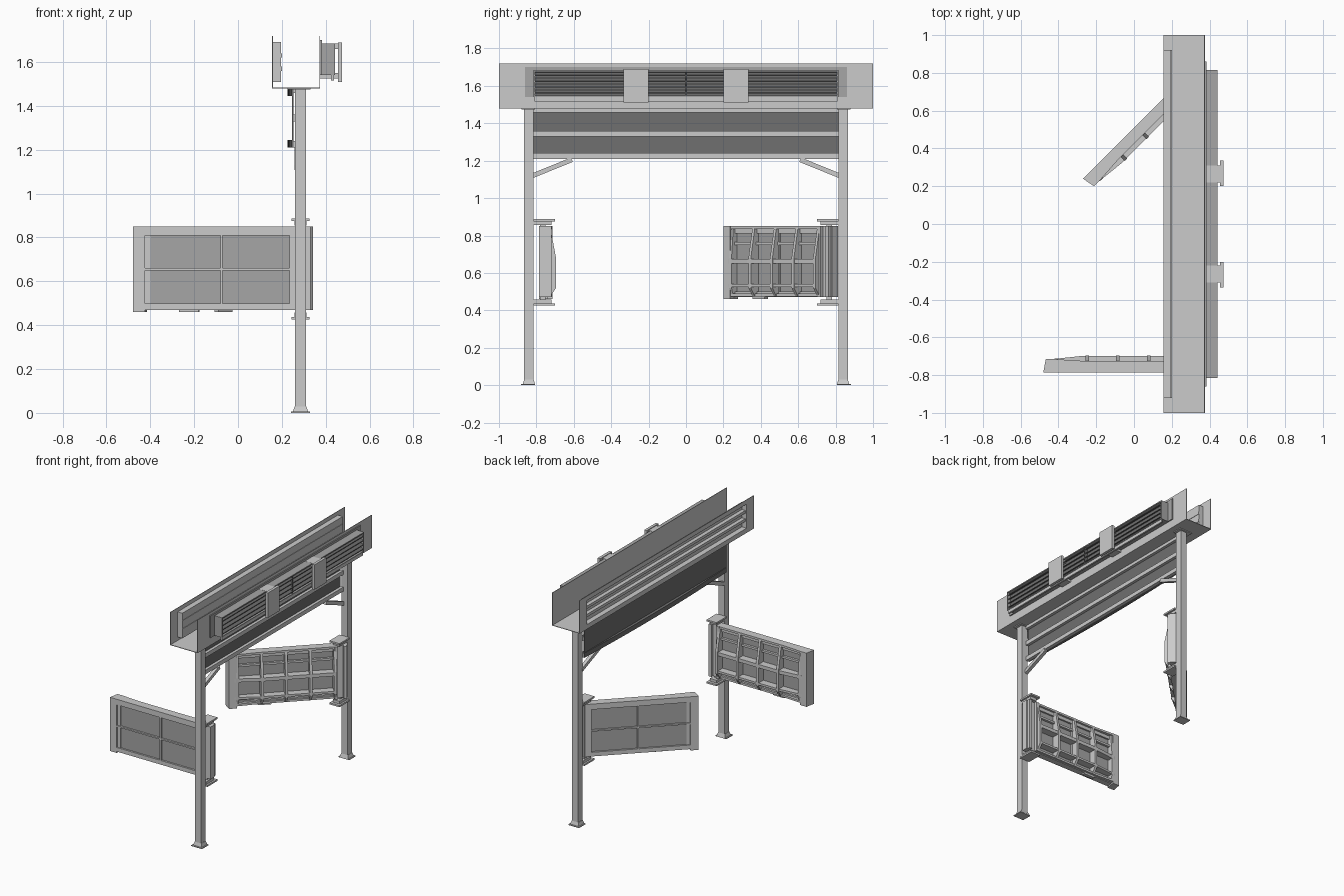
import bpy, bmesh, math
from mathutils import Matrix, Vector

cube = bpy.data.objects.get("Cube")
if cube:
    bpy.data.objects.remove(cube, do_unlink=True)


def material(name, v):
    m = bpy.data.materials.new(name)
    m.use_nodes = True
    m.diffuse_color = (v, v, v, 1)
    m.node_tree.nodes["Principled BSDF"].inputs["Base Color"].default_value = (v, v, v, 1)
    return m


LIGHT = material("light grey", 0.6)
MID = material("mid grey", 0.38)
DARK = material("dark grey", 0.16)


def finish(name, bm, mat):
    bmesh.ops.recalc_face_normals(bm, faces=bm.faces)
    mesh = bpy.data.meshes.new(name)
    bm.to_mesh(mesh)
    bm.free()
    mesh.materials.append(mat)
    ob = bpy.data.objects.new(name, mesh)
    bpy.context.collection.objects.link(ob)
    return ob


def box(name, x, y, z, mat=LIGHT):
    """Box from three (low, high) ranges."""
    bm = bmesh.new()
    bmesh.ops.create_cube(bm, size=1)
    for v in bm.verts:
        v.co = [r[0] if c < 0 else r[1] for c, r in zip(v.co, (x, y, z))]
    return finish(name, bm, mat)


def prism(name, points, depth, mat=LIGHT):
    """Extrude a closed outline of 3D points along a vector."""
    bm = bmesh.new()
    face = bm.faces.new([bm.verts.new(p) for p in points])
    new = bmesh.ops.extrude_face_region(bm, geom=[face])["geom"]
    bmesh.ops.translate(bm, vec=depth, verts=[v for v in new if isinstance(v, bmesh.types.BMVert)])
    return finish(name, bm, mat)


def bar(name, a, b, width, mat=LIGHT):
    """Square bar between two points."""
    a, b = Vector(a), Vector(b)
    bm = bmesh.new()
    bmesh.ops.create_cube(bm, size=1)
    bmesh.ops.scale(bm, vec=(width, width, (b - a).length), verts=bm.verts)
    turn = (b - a).to_track_quat("Z", "Y").to_matrix().to_4x4()
    bm.transform(Matrix.Translation((a + b) / 2) @ turn)
    return finish(name, bm, mat)


def frustum(name, x, y, z, grow):
    """Box whose lower end is wider by grow."""
    ob = box(name, x, y, z)
    cx, cy = sum(x) / 2, sum(y) / 2
    for v in ob.data.vertices:
        if v.co.z < sum(z) / 2:
            v.co.x += math.copysign(grow, v.co.x - cx)
            v.co.y += math.copysign(grow, v.co.y - cy)


# Overhead channel: floor, right wall, and left wall with an inward recess
T = 0.004
box("channel_floor", (0.155, 0.375), (-1, 1), (1.48, 1.48 + T))
box("channel_right_wall", (0.375 - T, 0.375), (-1, 1), (1.48, 1.72))
for name, z in (("lower", (1.48, 1.51)), ("upper", (1.69, 1.72))):
    box("channel_left_wall_" + name, (0.155, 0.155 + T), (-1, 1), z)
box("recess_back", (0.193, 0.197), (-0.92, 0.92), (1.51, 1.69))
for z in (1.51, 1.688):
    box("recess_lip", (0.155, 0.197), (-0.92, 0.92), (z, z + T))
for z in (1.56, 1.62):
    box("recess_rail", (0.165, 0.2), (-0.92, 0.92), (z, z + 0.02))
for s in (-1, 1):
    box("channel_left_wall_end", (0.155, 0.155 + T), sorted((s * 0.92, s)), (1.51, 1.69))
    box("recess_end", (0.155, 0.197), sorted((s * 0.916, s * 0.92)), (1.51, 1.69))

# Slatted housing on the right wall
box("housing_plate", (0.375, 0.383), (-0.86, 0.86), (1.54, 1.7), MID)
box("housing_core", (0.383, 0.415), (-0.81, 0.81), (1.545, 1.675), DARK)
for z in (1.54, 1.676):
    box("housing_rim", (0.383, 0.442), (-0.815, 0.815), (z, z + 0.008), MID)
for s in (-1, 1):
    box("housing_cap", (0.383, 0.442), sorted((s * 0.808, s * 0.815)), (1.54, 1.684), MID)
for i in range(4):
    z = 1.552 + i * 0.031
    prism("housing_slat", [(0.415, -0.81, z + 0.022), (0.415, -0.81, z + 0.027),
                           (0.44, -0.81, z + 0.012), (0.44, -0.81, z + 0.007)],
          (0, 1.62, 0), DARK)
box("housing_divider", (0.4, 0.44), (-0.003, 0.003), (1.545, 1.68), DARK)
box("housing_sill", (0.425, 0.438), (-0.81, 0.81), (1.517, 1.54))
for s in (-1, 1):
    box("strap_plate", (0.455, 0.475), sorted((s * 0.2, s * 0.335)), (1.51, 1.69))
    for z in (1.525, 1.66):
        box("strap_arm", (0.375, 0.455), sorted((s * 0.22, s * 0.31)), (z, z + 0.025))

# Lintel panel with bowed flanges
box("lintel_panel", (0.246, 0.254), (-0.815, 0.815), (1.21, 1.48), DARK)
for z, h in ((1.21, 0.03), (1.33, 0.03), (1.458, 0.022)):
    box("lintel_rail", (0.254, 0.275), (-0.815, 0.815), (z, z + h))
for z in (1.21, 1.445):
    N = 16
    arc = []
    for i in range(N + 1):
        t = 2 * i / N - 1
        arc.append((0.245 - 0.02 * (1 - t * t), 0.815 * t, z))
    prism("lintel_bowed_flange", arc + [(0.25, 0.815, z), (0.25, -0.815, z)],
          (0, 0, 0.035), DARK)

# Posts with feet, braces and hinge brackets
for s in (-1, 1):
    yr = sorted((s * 0.815, s * 0.865))
    box("post", (0.26, 0.31), yr, (0.02, 1.48))
    frustum("post_foot", (0.258, 0.312), yr, (0.004, 0.03), 0.008)
    box("post_base_plate", (0.242, 0.328), sorted((s * 0.808, s * 0.882)), (0, 0.006))
    box("post_top_plate", (0.225, 0.33), sorted((s * 0.808, s * 0.88)), (1.474, 1.48))
    bar("post_brace", (0.27, s * 0.82, 1.12), (0.27, s * 0.61, 1.205), 0.025)
    for z in (0.425, 0.875):
        box("hinge_bracket", (0.245, 0.325), sorted((s * 0.7, s * 0.815)), (z, z + 0.012))
    for z in (0.437, 0.855):
        box("hinge_block", (0.258, 0.312), sorted((s * 0.72, s * 0.815)), (z, z + 0.02))
    box("hinge_spindle", (0.268, 0.298), sorted((s * 0.751, s * 0.781)), (0.437, 0.875))


def make_door():
    """Closed gate leaf on the -y side, panelled outside, ribbed inside."""
    parts = []

    def add(*args):
        parts.append(box(*args))

    x0, x1, out, mid = -0.43, 0.255, -0.785, -0.74
    add("door_sheet", (x0, x1), (-0.772, -0.752), (0.48, 0.84), MID)
    for z0, z1 in ((0.47, 0.5), (0.65, 0.66), (0.81, 0.85)):
        add("door_rail", (x0, x1), (out, mid), (z0, z1))
    for xa, xb in ((-0.08, -0.07), (0.235, 0.33)):
        add("door_stile", (xa, xb), (out, mid), (0.47, 0.85))
    parts.append(prism("door_end_post", [(-0.48, out, 0.46), (-0.425, out, 0.46),
                                         (-0.415, -0.715, 0.46), (-0.467, -0.715, 0.46)],
                       (0, 0, 0.39)))
    add("door_panel_edge", (-0.425, -0.4), (-0.778, -0.76), (0.5, 0.81))
    add("door_latch", (-0.27, -0.18), (-0.765, -0.74), (0.46, 0.47))
    for xa in (0.24, 0.3):
        add("door_hinge_leaf", (xa, xa + 0.022), (mid, -0.72), (0.47, 0.85))
    # Tapered vertical ribs and horizontal shelves on the inside
    for i in range(5):
        x = -0.42 + i * 0.163
        d = -0.712 if i == 0 else -0.695
        parts.append(prism("door_rib", [(x, -0.755, 0.475), (x, -0.725, 0.475), (x, d, 0.52),
                                        (x, d, 0.68), (x, -0.725, 0.84), (x, -0.755, 0.84)],
                           (0.018, 0, 0)))
    for z0, z1, y in ((0.475, 0.49, -0.725), (0.525, 0.54, -0.698),
                      (0.65, 0.675, -0.698), (0.835, 0.85, -0.725)):
        parts.append(prism("door_shelf", [(-0.43, -0.755, z0), (-0.43, -0.715, z0),
                                          (-0.27, y, z0), (0.24, y, z0), (0.24, -0.755, z0)],
                           (0, 0, z1 - z0)))
    for i in range(4):
        x = -0.402 + i * 0.163
        add("door_cell_pad", (x, x + 0.145), (-0.755, -0.735), (0.75, 0.765))
    return parts


# Right leaf stays closed-straight; the left one is mirrored and swung on its hinge
make_door()
hinge = Vector((0.283, 0.766, 0))
swing = (Matrix.Translation(hinge) @ Matrix.Rotation(math.radians(45), 4, "Z")
         @ Matrix.Translation(-hinge) @ Matrix.Diagonal((1, -1, 1, 1)))
for ob in make_door():
    ob.data.transform(swing)
    ob.data.flip_normals()
